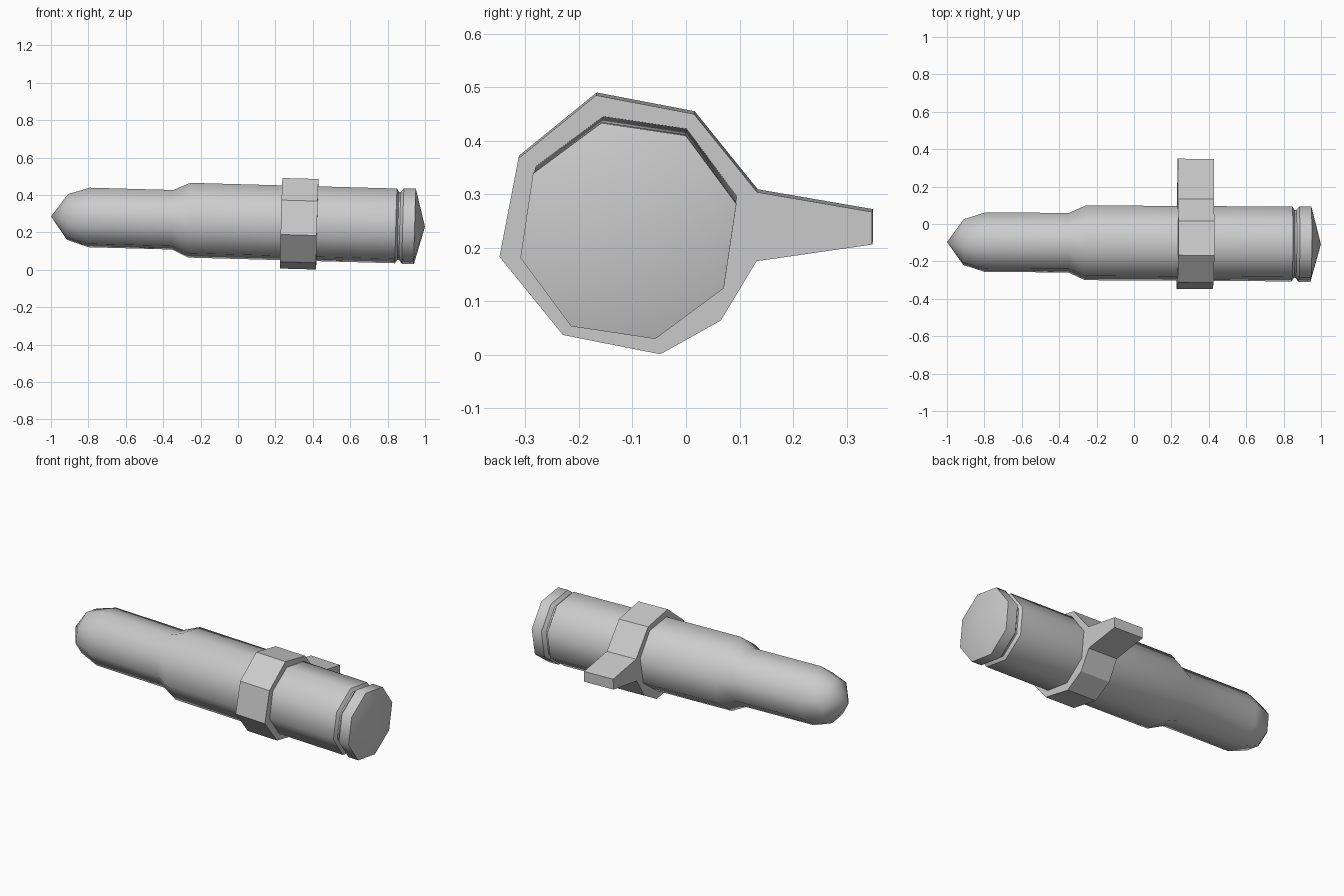
import bpy, bmesh, math
from mathutils import Matrix, Vector

if "Cube" in bpy.data.objects:
    bpy.data.objects.remove(bpy.data.objects["Cube"])

# Common tilted axis of the whole model
axis = Vector((1, -0.006, -0.0275)).normalized()
centre = Vector((0, -0.102, 0.2575))
side = Vector((0, 0, 1)).cross(axis).normalized()
up = axis.cross(side)
placement = Matrix.Translation(centre) @ Matrix((axis, side, up)).transposed().to_4x4()


def finish(name, bm, smooth):
    bmesh.ops.recalc_face_normals(bm, faces=bm.faces)
    mesh = bpy.data.meshes.new(name)
    bm.to_mesh(mesh)
    bm.free()
    obj = bpy.data.objects.new(name, mesh)
    bpy.context.collection.objects.link(obj)
    obj.matrix_world = placement
    if smooth:
        bpy.context.view_layer.objects.active = obj
        obj.select_set(True)
        bpy.ops.object.shade_smooth_by_angle(angle=math.radians(50))
        obj.select_set(False)
    return obj


# Eight-sided lathed body: tip, neck, shoulder, case, groove, rim, end
profile = [(-0.912, 0.126), (-0.797, 0.164), (-0.35, 0.164), (-0.26, 0.206),
           (0.845, 0.206), (0.857, 0.187), (0.866, 0.187), (0.882, 0.208),
           (0.946, 0.208)]
SIDES = 8
bm = bmesh.new()
rings = []
for x, r in profile:
    ring = []
    for k in range(SIDES):
        a = math.radians(14) + k * math.tau / SIDES
        ring.append(bm.verts.new((x, r * math.cos(a), r * math.sin(a))))
    rings.append(ring)
for a, b in zip(rings, rings[1:]):
    for k in range(SIDES):
        j = (k + 1) % SIDES
        bm.faces.new((a[k], a[j], b[j], b[k]))
for x, ring in ((-1.0, rings[0]), (1.0, rings[-1])):
    apex = bm.verts.new((x, 0, 0))
    for k in range(SIDES):
        bm.faces.new((apex, ring[k], ring[(k + 1) % SIDES]))
finish("round_body", bm, True)

# Belt link around the body with its tapering side tab
outline = [(-0.168, 0.485), (0.015, 0.450), (0.133, 0.304), (0.348, 0.267),
           (0.348, 0.206), (0.132, 0.175), (0.065, 0.064), (-0.048, 0.001),
           (-0.230, 0.037), (-0.3485, 0.183), (-0.313, 0.367)]
bm = bmesh.new()
face = bm.faces.new([bm.verts.new((0.231, y + 0.1045, z - 0.2458)) for y, z in outline])
extruded = bmesh.ops.extrude_face_region(bm, geom=[face], use_keep_orig=True)
bmesh.ops.translate(bm, vec=(0.193, 0, 0),
                    verts=[v for v in extruded["geom"] if isinstance(v, bmesh.types.BMVert)])
finish("belt_link", bm, False)
